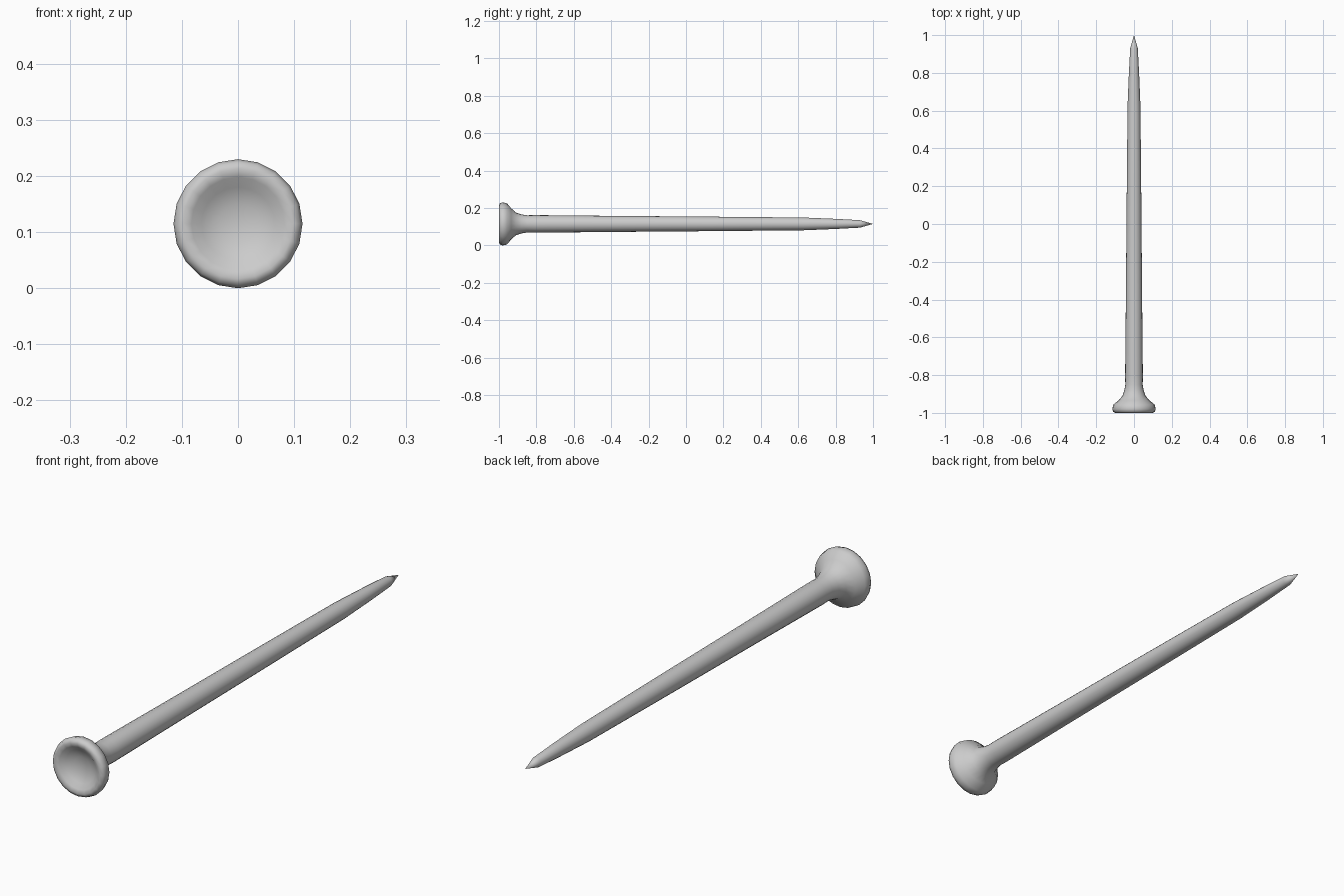
import bpy, bmesh, math

if "Cube" in bpy.data.objects:
    bpy.data.objects.remove(bpy.data.objects["Cube"])

SIDES = 20
R = 0.115  # head radius, also the height of the axis


def lathe(name, profile):
    """Spin (y, radius) points around the nail's long axis."""
    bm = bmesh.new()
    rings = []
    for y, r in profile:
        if r == 0:
            rings.append([bm.verts.new((0, y, R))] * SIDES)
        else:
            rings.append([bm.verts.new((r * math.sin(2 * math.pi * i / SIDES), y,
                                        R + r * math.cos(2 * math.pi * i / SIDES)))
                          for i in range(SIDES)])
    for a, b in zip(rings, rings[1:]):
        for i in range(SIDES):
            j = (i + 1) % SIDES
            bm.faces.new(list(dict.fromkeys((a[i], a[j], b[j], b[i]))))
    bmesh.ops.recalc_face_normals(bm, faces=bm.faces)
    mesh = bpy.data.meshes.new(name)
    bm.to_mesh(mesh)
    bm.free()
    obj = bpy.data.objects.new(name, mesh)
    bpy.context.collection.objects.link(obj)
    bpy.context.view_layer.objects.active = obj
    obj.select_set(True)
    bpy.ops.object.shade_smooth_by_angle(angle=math.radians(60))
    return obj


# Dished head, flared neck, tapering shank and point in one turned profile
lathe("nail", [
    (-0.965, 0), (-0.968, 0.035), (-0.98, 0.065), (-0.994, 0.083),
    (-1.0, 0.098), (-0.995, 0.11), (-0.98, R), (-0.957, 0.11),
    (-0.935, 0.084), (-0.91, 0.061), (-0.88, 0.051), (-0.85, 0.046),
    (-0.81, 0.047), (-0.4, 0.043), (0.1, 0.039), (0.63, 0.034),
    (0.8, 0.027), (0.93, 0.02), (1.0, 0),
])
